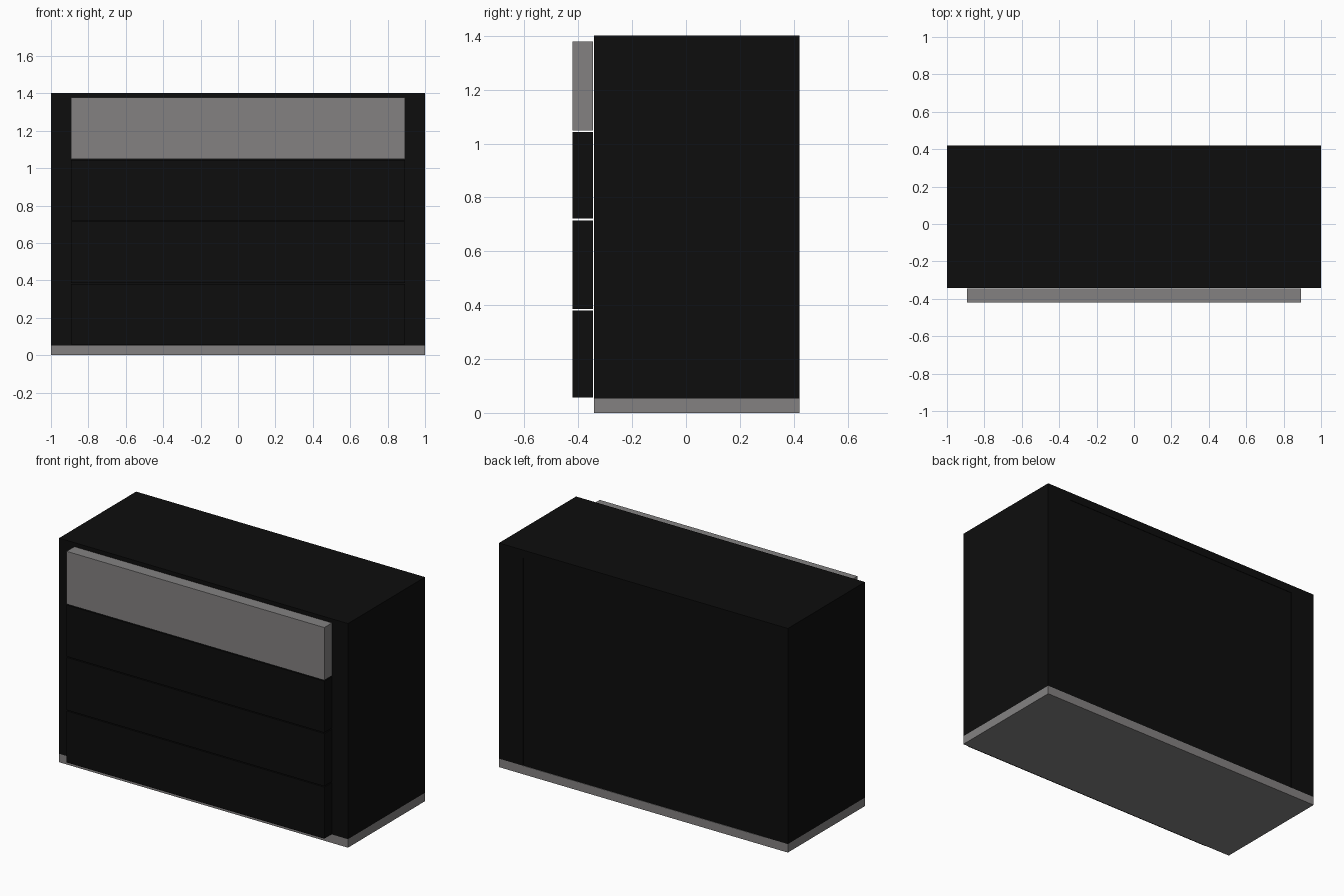
import bpy, bmesh
from mathutils import Vector

if "Cube" in bpy.data.objects:
    bpy.data.objects.remove(bpy.data.objects["Cube"])


def material(name, r, g, b):
    m = bpy.data.materials.new(name)
    m.diffuse_color = (r, g, b, 1)
    m.use_nodes = True
    m.node_tree.nodes["Principled BSDF"].inputs["Base Color"].default_value = m.diffuse_color
    return m


BLACK = material("black_paint", 0.004, 0.004, 0.004)
GREY = material("warm_grey", 0.23, 0.222, 0.222)


def box(name, lo, hi, mat):
    """Axis-aligned box between two corners."""
    lo, hi = Vector(lo), Vector(hi)
    bm = bmesh.new()
    bmesh.ops.create_cube(bm, size=1)
    for v in bm.verts:
        v.co = Vector(((lo + hi)[i] / 2 + v.co[i] * (hi - lo)[i] for i in range(3)))
    me = bpy.data.meshes.new(name)
    bm.to_mesh(me)
    bm.free()
    me.materials.append(mat)
    ob = bpy.data.objects.new(name, me)
    bpy.context.collection.objects.link(ob)
    return ob


FRONT, BACK = -0.341, 0.421
BASE_TOP, SIDE_TOP, TOP = 0.053, 1.353, 1.402
INNER = 0.833

# plinth and top board
box("base", (-1, FRONT, 0), (1, BACK, BASE_TOP), GREY)
box("top_board", (-1, FRONT, SIDE_TOP), (1, BACK, TOP), BLACK)

# thick side panels
for side, s in (("left", -1), ("right", 1)):
    xs = sorted((s * INNER, s))
    box(side + "_side", (xs[0], FRONT, BASE_TOP), (xs[1], BACK, SIDE_TOP), BLACK)

# body between the sides, set in very slightly
box("cabinet_body", (-INNER, FRONT + 0.003, BASE_TOP),
    (INNER, BACK - 0.003, SIDE_TOP), BLACK)

# four drawer fronts standing just proud of the cabinet, top one grey
levels = [0.058, 0.383, 0.718, 1.046, 1.382]
for i in range(4):
    z0 = levels[i] + (0.003 if i else 0)
    z1 = levels[i + 1] - 0.003
    box(f"drawer_front_{i + 1}", (-0.892, -0.421, z0), (0.892, FRONT - 0.004, z1),
        GREY if i == 3 else BLACK)
